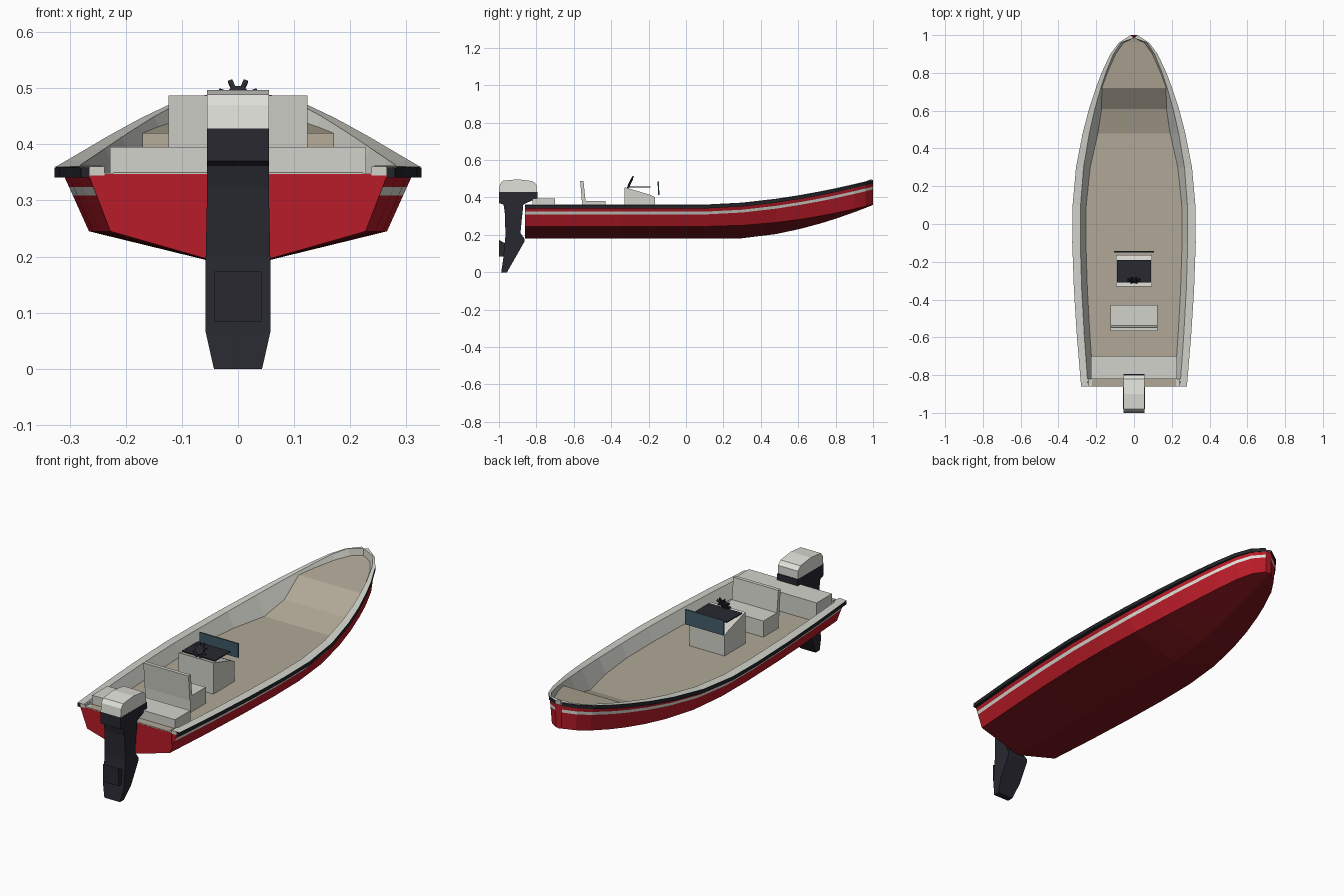
import bpy, bmesh, math
from mathutils import Matrix

if "Cube" in bpy.data.objects:
    bpy.data.objects.remove(bpy.data.objects["Cube"])


def mat(name, r, g, b):
    m = bpy.data.materials.new(name)
    m.diffuse_color = (r, g, b, 1)
    m.use_nodes = True
    m.node_tree.nodes["Principled BSDF"].inputs["Base Color"].default_value = m.diffuse_color
    return m


RED = mat("hull red", 0.48, 0.011, 0.021)
BOTTOM = mat("bottom dark red", 0.19, 0.007, 0.011)
GREY = mat("liner grey", 0.65, 0.65, 0.60)
COWL = mat("cowl white", 0.75, 0.75, 0.70)
TAN = mat("deck tan", 0.44, 0.395, 0.31)
RAIL = mat("rail black", 0.016, 0.018, 0.022)
ENGINE = mat("engine charcoal", 0.021, 0.021, 0.030)
GLASS = mat("windscreen blue", 0.052, 0.105, 0.14)


def finish(name, bm, mats, recalc=True):
    bmesh.ops.remove_doubles(bm, verts=bm.verts, dist=0.0002)
    if recalc:
        bmesh.ops.recalc_face_normals(bm, faces=bm.faces)
    me = bpy.data.meshes.new(name)
    bm.to_mesh(me)
    bm.free()
    for m in mats:
        me.materials.append(m)
    ob = bpy.data.objects.new(name, me)
    bpy.context.collection.objects.link(ob)
    return ob


def loft(name, rows, mats, bands, closed=False, caps=False, recalc=True):
    """Skin between rows of points; bands gives a material index per strip."""
    bm = bmesh.new()
    grid = [[bm.verts.new(p) for p in row] for row in rows]
    n = len(rows[0])
    for a, b in zip(grid, grid[1:]):
        for j in range(n if closed else n - 1):
            k = (j + 1) % n
            bm.faces.new((a[j], a[k], b[k], b[j])).material_index = bands[j]
    if caps:
        bm.faces.new(list(reversed(grid[0])))
        bm.faces.new(grid[-1])
    return finish(name, bm, mats, recalc)


def box(name, x, y0, y1, z0, z1, m, cx=0):
    bm = bmesh.new()
    bmesh.ops.create_cube(bm, size=1)
    for v in bm.verts:
        v.co = (cx + 2 * x * v.co.x, y0 + (v.co.y + .5) * (y1 - y0), z0 + (v.co.z + .5) * (z1 - z0))
    return finish(name, bm, [m])


def extrude_x(name, profile, m, width):
    """Side profile (y, z) extruded to both sides; width(z) is the half width."""
    rows = [[(s * width(z), y, z) for y, z in profile] for s in (-1, 1)]
    return loft(name, rows, [m], [0] * len(profile), closed=True, caps=True)


# Stations along the boat: y and half width at the rub rail
STATIONS = [(-.86, .28), (-.6, .302), (-.35, .318), (-.1, .327), (.1, .325),
            (.3, .307), (.48, .272), (.61, .238), (.72, .202), (.8, .172),
            (.9, .125), (.96, .08), (1, .018)]


def ramp(y, start):
    return max(0, (y - start) / (1 - start))


def sheer(y):
    return .36 + .134 * ramp(y, .1) ** 1.7


def keel(y):
    return .18 + .18 * ramp(y, .25) ** 1.7


def chine(y):
    return .245 + .118 * ramp(y, .1) ** 2


def floor_z(y):
    pts = [(-1, .30), (.48, .30), (.61, .34), (.72, .42), (1, .46)]
    for (a, za), (b, zb) in zip(pts, pts[1:]):
        if y <= b:
            return za + (zb - za) * (y - a) / (b - a)


# Hull shell with a painted stripe and a darker bottom
rows = []
for y, w in STATIONS:
    top, zt = w * .95, sheer(y) - .015
    low, zc = top * .855, chine(y)
    half = []
    for z in (zt, sheer(y) - .036, sheer(y) - .051, zc):
        half.append((low + (top - low) * (z - zc) / (zt - zc), y, z))
    rows.append(half + [(0, y, keel(y))] + [(-p[0], p[1], p[2]) for p in reversed(half)])
loft("hull", rows, [RED, COWL, BOTTOM], [0, 1, 0, 2, 2, 0, 1, 0], caps=True, recalc=False)

# Gunwale top, inner walls and deck floor
rows = []
for y, w in STATIONS:
    zs, zf = sheer(y), floor_z(y)
    bow = y > .99
    wi = 0 if bow else w * .87
    wf = max(0, wi - .5 * (zs - zf))
    yi = .985 if bow else y
    half = [(w, y, zs), (wi, yi, zs + .002), (wf, yi, zf)]
    rows.append([(-p[0], p[1], p[2]) for p in half] + half[::-1])
loft("deck_liner", rows, [GREY, TAN], [0, 0, 1, 0, 0], recalc=False)

# Rub rails, with the gunwale closed at the stern
for s, side in ((-1, "left"), (1, "right")):
    rows = []
    for y, w in STATIONS:
        zs, wi = sheer(y) - .001, w * .945
        rows.append([(s * wi, y, zs), (s * w, y, zs), (s * w, y, zs - .018), (s * wi, y, zs - .018)])
    loft("rub_rail_" + side, rows, [RAIL], [0] * 4, closed=True, caps=True)
    box("gunwale_end_" + side, .0135, -.8605, -.82, .344, .3605, GREY, cx=s * .251)

# Transom and its cap
box("transom", .238, -.861, -.825, .29, .347, RED)
box("transom_edge", .24, -.8605, -.82, .347, .349, GREY)
box("transom_cap", .222, -.8605, -.82, .349, .351, TAN)

# Seating
box("stern_bench", .228, -.82, -.70, .295, .395, GREY)
box("seat_base", .124, -.55, -.43, .295, .38, GREY)
extrude_x("seat_back", [(-.555, .36), (-.535, .36), (-.548, .487), (-.566, .487)],
          GREY, lambda z: .124)

# Helm console
extrude_x("console", [(-.33, .295), (-.165, .295), (-.165, .40), (-.195, .415), (-.33, .455)],
          GREY, lambda z: .096)
box("dashboard", .091, -.31, -.19, .453, .458, ENGINE)
extrude_x("windscreen", [(-.149, .413), (-.142, .413), (-.145, .485), (-.152, .485)],
          GLASS, lambda z: .106)

# Steering wheel: hub disc with radiating handles
bm = bmesh.new()
bmesh.ops.create_cone(bm, cap_ends=True, segments=12, radius1=.022, radius2=.022, depth=.012)
for i in range(8):
    a = math.radians(22.5 + 45 * i)
    m = (Matrix.Rotation(a, 4, 'Z') @ Matrix.Translation((.025, 0, 0))
         @ Matrix.Diagonal((.024, .008, .008, 1)))
    bmesh.ops.create_cube(bm, size=1, matrix=m)
bm.transform(Matrix.Translation((0, -.297, .482)) @ Matrix.Rotation(math.radians(65), 4, 'X'))
finish("steering_wheel", bm, [ENGINE])

# Outboard motor
extrude_x("motor_cowl", [(-1, .428), (-.80, .428), (-.80, .468), (-.82, .487),
                         (-.90, .497), (-.98, .489), (-.995, .47)], COWL, lambda z: .055)
extrude_x("motor_bracket", [(-.966, .305), (-.875, .305), (-.87, .362), (-.795, .397),
                            (-.795, .428), (-1, .428), (-1, .37), (-.976, .362)],
          ENGINE, lambda z: .0552)
extrude_x("motor_leg", [(-.970, .345), (-.965, .20), (-.978, .065), (-.988, 0), (-.957, 0),
                        (-.92, .065), (-.863, .165), (-.863, .178), (-.885, .21), (-.872, .345)],
          ENGINE, lambda z: .043 + .0145 * min(1, z / .065) - (.003 if z > .205 else 0))
extrude_x("propeller_block", [(-1, .084), (-.965, .084), (-.96, .15), (-1, .173)],
          ENGINE, lambda z: .042)
